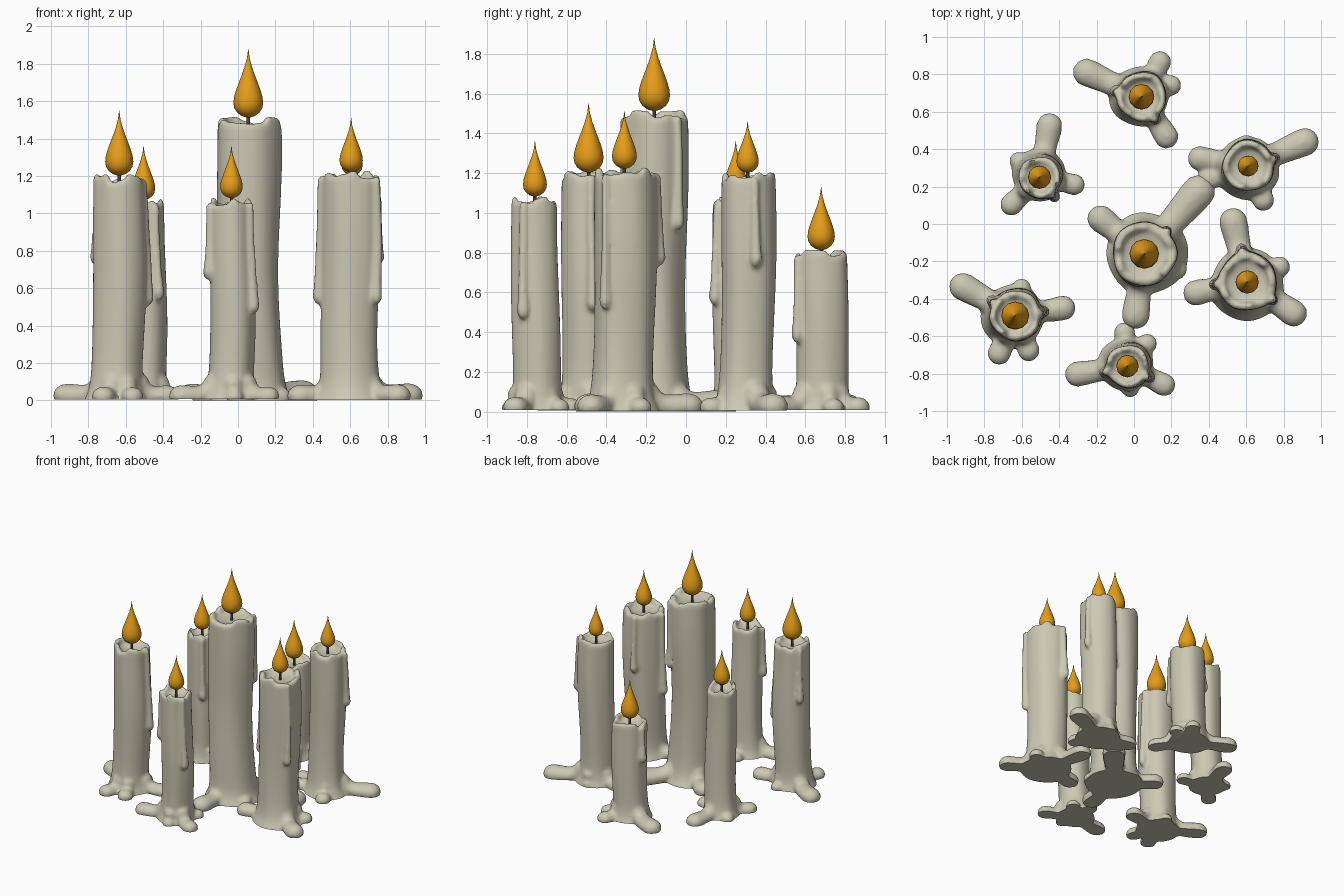
import bpy, bmesh, math, random
from mathutils import Matrix, Vector

random.seed(4)
if "Cube" in bpy.data.objects:
    bpy.data.objects.remove(bpy.data.objects["Cube"])


def material(name, red, green, blue):
    mat = bpy.data.materials.new(name)
    mat.use_nodes = True
    mat.diffuse_color = (red, green, blue, 1)
    mat.node_tree.nodes["Principled BSDF"].inputs["Base Color"].default_value = mat.diffuse_color
    return mat


WAX = material("cream wax", 0.6, 0.58, 0.45)
FLAME = material("orange flame", 0.78, 0.34, 0.01)
WICK = material("dark wick", 0.06, 0.05, 0.05)


def make_object(name, bm, mat):
    mesh = bpy.data.meshes.new(name)
    bmesh.ops.recalc_face_normals(bm, faces=bm.faces[:])
    bm.to_mesh(mesh)
    bm.free()
    mesh.materials.append(mat)
    obj = bpy.data.objects.new(name, mesh)
    bpy.context.collection.objects.link(obj)
    return obj


def smooth(obj):
    bpy.ops.object.select_all(action='DESELECT')
    obj.select_set(True)
    bpy.context.view_layer.objects.active = obj
    bpy.ops.object.shade_smooth_by_angle(angle=math.radians(50))


def loft(bm, rings):
    """Skin a stack of closed rings and cap both ends."""
    loops = [[bm.verts.new(point) for point in ring] for ring in rings]
    for low, high in zip(loops, loops[1:]):
        for i in range(len(low)):
            bm.faces.new((low[i - 1], low[i], high[i], high[i - 1]))
    bm.faces.new(loops[0][::-1])
    bm.faces.new(loops[-1])


def blob(bm, place, radius, stretch):
    """Add a round lump of wax, stretched or squashed in height."""
    scale = Matrix.Diagonal((radius, radius, radius * stretch, 1))
    bmesh.ops.create_icosphere(bm, subdivisions=2, radius=1,
                               matrix=Matrix.Translation(place) @ scale)


def direction(angle):
    return Vector((math.cos(angle), math.sin(angle), 0))


def wax_body(name, x, y, width, top, puddles, drips):
    bm = bmesh.new()
    phase = random.uniform(0, 6)
    angles = [math.tau * i / 32 for i in range(32)]
    jagged = [random.uniform(-0.035, 0.012) for _ in angles[::2]]

    def surface(angle, z, scale=1, offset=0):
        """Point on the lumpy, swaying column that flares at its foot."""
        lump = 0.025 * math.sin(3 * angle + phase) + 0.018 * math.sin(5 * angle + 2 * z - phase)
        flare = 0.3 * math.exp(-max(z, 0) / 0.06)
        radius = width * (1 + lump + 0.03 * math.sin(5 * z + phase) + flare)
        fade = 0.015 * max(0, 1 - z / top)
        middle = Vector((x + fade * math.sin(4 * z + phase), y + fade * math.cos(3 * z + phase), z))
        return middle + direction(angle) * (radius * scale + offset)

    def ring(z, scale=1, ragged=0):
        return [surface(angle, z, scale) + Vector((0, 0, ragged * jagged[i // 2]))
                for i, angle in enumerate(angles)]

    # Column, ragged rim and melted hollow
    rings = [ring(-0.06 + (top - 0.04) * (k / 24) ** 1.5) for k in range(25)]
    rings += [ring(top - 0.04, 1, 0.3), ring(top - 0.01, 0.98, 1), ring(top, 0.92, 1),
              ring(top, 0.78, 1), ring(top - 0.045, 0.68), ring(top - 0.06, 0.3)]
    loft(bm, rings)

    # Puddle runs: flat necks swelling into round ends, larger when longer
    for degrees, reach in puddles:
        outward = direction(math.radians(degrees))
        end_radius = 0.035 + 0.13 * reach
        start = width * 0.7
        for k in range(13):
            t = k / 12
            radius = end_radius * (0.62 + 0.38 * t * t * (3 - 2 * t)) + 0.025 * (1 - t) ** 2
            place = Vector((x, y, 0.35 * radius + 0.07 * (1 - t) ** 4))
            blob(bm, place + outward * (start + (reach - start) * t), radius, 0.85)

    # Drips down the column, each ending in a bead
    for degrees, end in drips:
        start = top - 0.05
        steps = int((start - end) / 0.02)
        for k in range(steps + 1):
            t = k / steps
            z = start + (end + 0.03 - start) * t
            place = surface(math.radians(degrees), z, offset=0.004 + 0.008 * t)
            blob(bm, place, 0.021 + 0.011 * t ** 4, 1.5)

    # Fuse everything into one skin
    raw = make_object(name + "_raw", bm, WAX)
    fuse = raw.modifiers.new("fuse", 'REMESH')
    fuse.mode = 'VOXEL'
    fuse.voxel_size = 0.013
    soften = raw.modifiers.new("soften", 'SMOOTH')
    soften.iterations = 4
    bpy.context.view_layer.update()
    fused = raw.evaluated_get(bpy.context.evaluated_depsgraph_get())
    bm = bmesh.new()
    bm.from_mesh(fused.to_mesh())
    fused.to_mesh_clear()
    bpy.data.objects.remove(raw)

    # Cut the underside flat; thinner candles sit a touch higher
    base = 0.03 * (1 - width / 0.168)
    bmesh.ops.bisect_plane(bm, geom=bm.verts[:] + bm.edges[:] + bm.faces[:],
                           plane_co=(0, 0, base), plane_no=(0, 0, 1), clear_inner=True)
    bmesh.ops.holes_fill(bm, edges=[e for e in bm.edges if e.is_boundary], sides=0)
    smooth(make_object(name, bm, WAX))


def turned(name, x, y, profile, mat):
    """Lathe a profile of radius and height pairs."""
    bm = bmesh.new()
    loft(bm, [[Vector((x, y, z)) + direction(math.tau * i / 12) * radius for i in range(12)]
              for radius, z in profile])
    smooth(make_object(name, bm, mat))


def candle(name, x, y, width, top, tip, puddles, drips):
    """Puddles are angle and reach; drips are angle and end height."""
    wax_body(name + "_wax", x, y, width, top, puddles, drips)
    turned(name + "_wick", x, y, [(0.009, top - 0.09), (0.009, top + 0.02)], WICK)
    # Teardrop flame: widest low down, drawn out to a point
    height = tip - top
    outline = []
    for k in range(12):
        h = (k / 11) ** 1.5
        share = max(0.05, math.sin(math.pi * h ** 0.46)) ** 1.5
        outline.append((0.215 * height * share, top + height * h))
    turned(name + "_flame", x, y, outline, FLAME)


candle("centre_candle", 0.055, -0.16, 0.168, 1.51, 1.88,
       puddles=[(49, 0.44), (141, 0.3), (262, 0.33), (335, 0.19)], drips=[(45, 0.93)])
candle("back_candle", 0.04, 0.68, 0.13, 0.81, 1.13,
       puddles=[(156, 0.32), (62, 0.21), (21, 0.17), (302, 0.25)], drips=[(300, 0.36), (170, 0.5)])
candle("back_left_candle", 0.61, 0.31, 0.135, 1.2, 1.46,
       puddles=[(23, 0.33), (171, 0.26), (95, 0.12), (198, 0.22), (294, 0.2)], drips=[(15, 0.74)])
candle("front_left_candle", 0.605, -0.31, 0.155, 1.22, 1.51,
       puddles=[(103, 0.33), (326, 0.3), (192, 0.28), (25, 0.19)],
       drips=[(325, 0.53), (185, 0.53), (100, 0.75)])
candle("front_right_candle", -0.635, -0.49, 0.138, 1.2, 1.55,
       puddles=[(9, 0.26), (151, 0.32), (247, 0.22), (291, 0.2), (77, 0.15)],
       drips=[(5, 0.52), (150, 0.74)])
candle("front_candle", -0.035, -0.76, 0.118, 1.08, 1.36,
       puddles=[(189, 0.27), (95, 0.18), (333, 0.22), (277, 0.12), (49, 0.16)],
       drips=[(195, 0.66), (330, 0.48)])
candle("back_right_candle", -0.505, 0.25, 0.115, 1.07, 1.36,
       puddles=[(79, 0.28), (348, 0.19), (224, 0.21), (142, 0.14)], drips=[(305, 0.55)])
